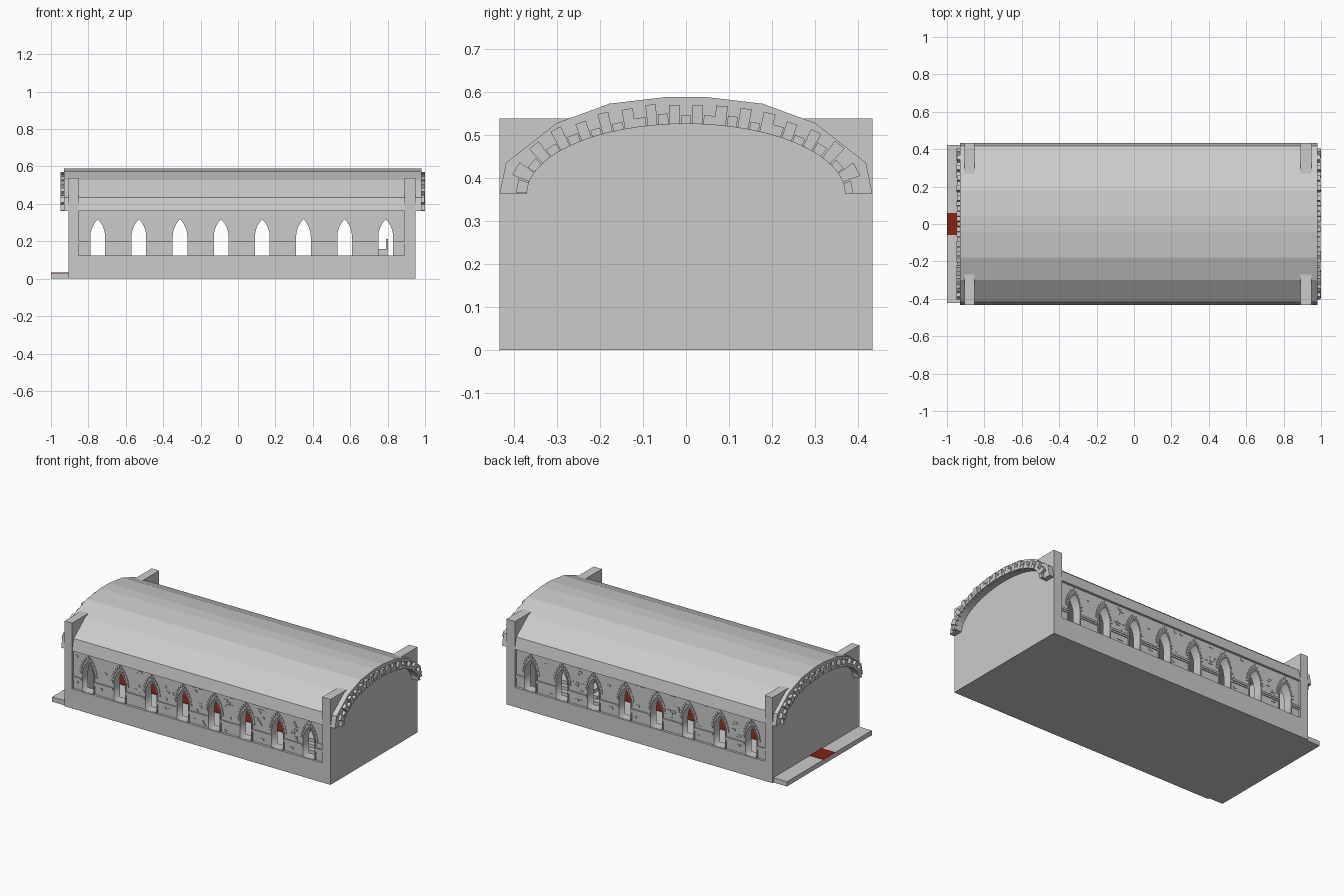
import bpy, bmesh, math, random

if "Cube" in bpy.data.objects:
    bpy.data.objects.remove(bpy.data.objects["Cube"])

random.seed(4)
SIDES = (-1, 1)
WIN_X = [-0.75 + 0.22 * i for i in range(8)]
HALF_Y = 0.433          # outer half width
PANEL_Y = 0.418         # outer face of the recessed window walls
INNER_Y = 0.365         # inner face of the walls


def prisms(name, items, mat=None):
    """items: (axis, profile, a, b). Profile is (y,z) for axis x, (x,z) for axis y."""
    bm = bmesh.new()
    for axis, pts, a, b in items:
        def place(p, d):
            return (d, p[0], p[1]) if axis == 'x' else (p[0], d, p[1])
        lo = [bm.verts.new(place(p, a)) for p in pts]
        hi = [bm.verts.new(place(p, b)) for p in pts]
        bm.faces.new(lo)
        bm.faces.new(hi[::-1])
        n = len(pts)
        for i in range(n):
            j = (i + 1) % n
            bm.faces.new((lo[j], lo[i], hi[i], hi[j]))
    bmesh.ops.recalc_face_normals(bm, faces=bm.faces[:])
    me = bpy.data.meshes.new(name)
    bm.to_mesh(me)
    bm.free()
    ob = bpy.data.objects.new(name, me)
    bpy.context.collection.objects.link(ob)
    if mat:
        me.materials.append(mat)
    return ob


def box(x0, x1, y0, y1, z0, z1):
    return ('x', [(y0, z0), (y1, z0), (y1, z1), (y0, z1)], x0, x1)


def lancet(cx, w, z0, spring, apex, n=7):
    """Pointed-arch outline in x,z."""
    h = apex - spring
    r = (w * w + h * h) / (2 * w)
    top = math.asin(h / r)
    right = [(w - r + r * math.cos(top * i / n), spring + r * math.sin(top * i / n))
             for i in range(n)] + [(0, apex)]
    left = [(-x, z) for x, z in right[-2::-1]]
    return [(cx + x, z) for x, z in [(w, z0)] + right + left + [(-w, z0)]]


def plate(name, loops, y, half):
    """Flat plate in x,z with holes, thickened along y."""
    cu = bpy.data.curves.new(name, 'CURVE')
    cu.dimensions, cu.fill_mode, cu.extrude = '2D', 'BOTH', half
    for pts in loops:
        sp = cu.splines.new('POLY')
        sp.points.add(len(pts) - 1)
        for p, (x, z) in zip(sp.points, pts):
            p.co = (x, z, 0, 1)
        sp.use_cyclic_u = True
    ob = bpy.data.objects.new(name, cu)
    bpy.context.collection.objects.link(ob)
    ob.rotation_euler.x = math.pi / 2
    ob.location.y = y
    bpy.ops.object.select_all(action='DESELECT')
    ob.select_set(True)
    bpy.context.view_layer.objects.active = ob
    bpy.ops.object.convert(target='MESH')


def arch(t, off=0.0):
    """Point on the elliptical vault line, pushed outward by off."""
    a, b = 0.37, 0.162
    nx, nz = math.cos(t) / a, math.sin(t) / b
    k = math.hypot(nx, nz)
    return (a * math.cos(t) + off * nx / k, 0.363 + b * math.sin(t) + off * nz / k)


red = bpy.data.materials.new("carpet_red")
red.diffuse_color = (0.25, 0.015, 0.005, 1)
red.use_nodes = True
red.node_tree.nodes["Principled BSDF"].inputs["Base Color"].default_value = red.diffuse_color

# Floor, entrance step and low plinth walls
prisms("floor_slab", [box(-0.905, 0.945, -0.43, 0.43, 0, 0.03)])
prisms("entrance_step", [box(-1.0, -0.9, -0.423, 0.423, 0, 0.03)])
prisms("plinth_walls", [box(-0.905, 0.948, min(s * INNER_Y, s * HALF_Y),
                            max(s * INNER_Y, s * HALF_Y), 0, 0.123) for s in SIDES])

# End walls rising into the vault
half_arch = [arch(math.pi * i / 32) for i in range(33)]
gable = [(-HALF_Y, 0), (HALF_Y, 0), (HALF_Y, 0.363)] + half_arch + [(-HALF_Y, 0.363)]
prisms("end_walls", [('x', gable, -0.905, -0.855), ('x', gable, 0.89, 0.948)])

# Faceted barrel roof with a vaulted inside
outer = [(0.433, 0.363), (0.418, 0.435), (0.30, 0.527), (0.178, 0.572), (0.042, 0.588)]
outer += [(-y, z) for y, z in reversed(outer)]
bm_profile = outer + half_arch[::-1]
prisms("barrel_roof", [('x', bm_profile, -0.93, 0.98)])

# Arch stones, long and short alternating, on both roof ends
N = 33
stones = []
ts = [math.pi * i / 400 for i in range(401)]
cum = [0.0]
for t0, t1 in zip(ts, ts[1:]):
    p, q = arch(t0), arch(t1)
    cum.append(cum[-1] + math.dist(p, q))


def at_length(s):
    return ts[min(range(401), key=lambda i: abs(cum[i] - s))]


for i in range(N):
    t0 = at_length(cum[-1] * (i + 0.02) / N)
    t1 = at_length(cum[-1] * (i + 0.93) / N)
    d = random.uniform(0.038, 0.05) if i % 2 else random.uniform(0.016, 0.026)
    if i == N // 2:
        d = 0.02
    quad = [arch(t0), arch(t1), arch(t1, d), arch(t0, d)]
    out = random.uniform(0, 0.004)
    stones += [('x', quad, 0.945, 1.0 - out), ('x', quad, -0.95 + out, -0.905)]
prisms("arch_stones", stones)

# Corner piers that pierce the roof
piers = []
for s in SIDES:
    for x0, x1 in ((-0.905, -0.853), (0.89, 0.948)):
        y = sorted((s * INNER_Y, s * HALF_Y))
        piers.append(box(x0, x1, y[0], y[1], 0, 0.37))
        y = sorted((s * 0.265, s * HALF_Y))
        piers.append(box(x0, x1, y[0], y[1], 0.355, 0.538))
prisms("corner_piers", piers)

# Window walls with eight lancet openings, and their raised frames
outline = [(-0.86, 0.118), (0.895, 0.118), (0.895, 0.365), (-0.86, 0.365)]
holes = [lancet(x, 0.039, 0.124, 0.225, 0.318) for x in WIN_X]
for s, side in zip(SIDES, ("front", "back")):
    plate(side + "_window_wall", [outline] + holes,
          s * (PANEL_Y + INNER_Y) / 2, (PANEL_Y - INNER_Y) / 2)
    for x, hole in zip(WIN_X, holes):
        plate(side + "_window_frame", [lancet(x, 0.046, 0.121, 0.226, 0.33), hole],
              s * PANEL_Y, 0.006)

# String course between the windows
edges = [-0.855] + [e for x in WIN_X for e in (x - 0.045, x + 0.045)] + [0.89]
bands = []
for s in SIDES:
    for x0, x1 in zip(edges[::2], edges[1::2]):
        for z0, z1, d in ((0.178, 0.188, 0.005), (0.188, 0.2, 0.009)):
            y = sorted((s * (PANEL_Y - 0.005), s * (PANEL_Y + d)))
            bands.append(box(x0, x1, y[0], y[1], z0, z1))
prisms("string_course", bands)

# Small stones around every window head, and scattered wall bricks
head, bricks = [], []
for s in SIDES:
    y = sorted((s * (PANEL_Y - 0.005), s * (PANEL_Y + 0.004)))
    for x in WIN_X:
        inner = lancet(x, 0.05, 0.12, 0.226, 0.337)[1:-1]
        outer_h = lancet(x, 0.062, 0.12, 0.226, 0.357)[1:-1]
        for i in range(len(inner) - 1):
            def mix(p, q, f):
                return (p[0] + (q[0] - p[0]) * f, p[1] + (q[1] - p[1]) * f)
            quad = [mix(inner[i], inner[i + 1], 0.08), mix(inner[i], inner[i + 1], 0.85),
                    mix(outer_h[i], outer_h[i + 1], 0.85), mix(outer_h[i], outer_h[i + 1], 0.08)]
            head.append(('y', quad, y[0], y[1]))
    for n in range(170):
        x, row = random.uniform(-0.84, 0.86), random.randrange(15)
        z = 0.13 + row * 0.015
        w = random.uniform(0.012, 0.026)
        near = min(abs(x + w / 2 - c) for c in WIN_X)
        if near < 0.062 + w / 2 and z < 0.34 or 0.165 < z < 0.2:
            continue
        yb = sorted((s * (PANEL_Y - 0.005), s * (PANEL_Y + random.uniform(0.002, 0.004))))
        bricks.append(box(x, x + w, yb[0], yb[1], z, z + 0.013))
prisms("window_head_stones", head)
prisms("wall_bricks", bricks)

# Stepped dais and throne inside the hall
prisms("dais", [box(0.46 + 0.04 * i, 0.89, -0.2 + 0.03 * i, 0.2 - 0.03 * i,
                    0.03, 0.05 + 0.02 * i) for i in range(3)])
prisms("throne", [box(0.745, 0.80, -0.04, 0.04, 0.09, 0.152),
                  box(0.79, 0.803, -0.04, 0.04, 0.15, 0.212),
                  box(0.75, 0.795, -0.045, -0.035, 0.09, 0.16),
                  box(0.75, 0.795, 0.035, 0.045, 0.09, 0.16)])

# Red carpet from the step up to the throne
prisms("carpet", [box(-1.0, -0.9, -0.06, 0.06, 0.028, 0.032),
                  box(-0.86, 0.46, -0.06, 0.06, 0.028, 0.033)]
       + [box(0.457 + 0.04 * i, 0.50 + 0.04 * i if i < 2 else 0.745, -0.06, 0.06,
              0.03, 0.053 + 0.02 * i) for i in range(3)], red)
